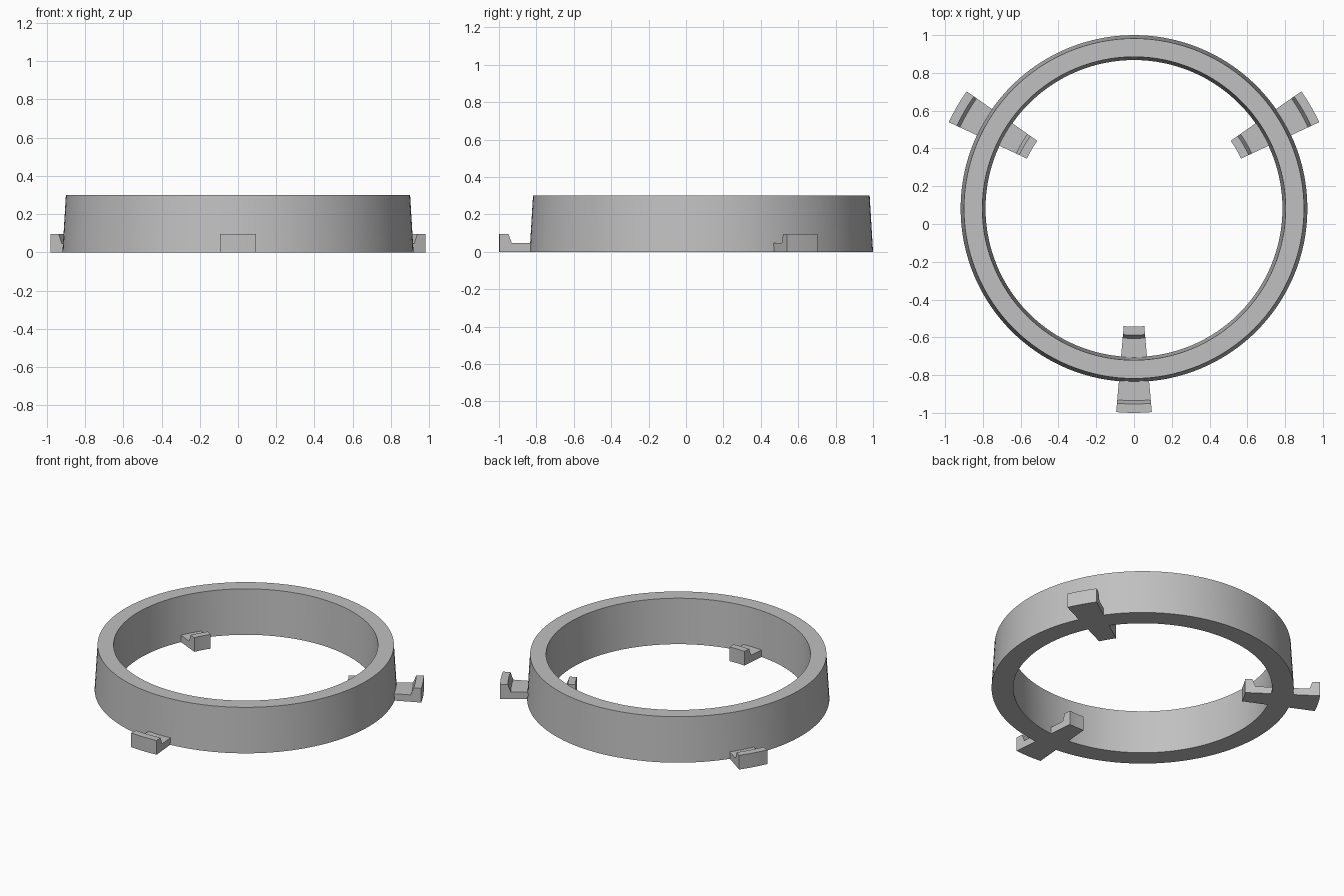
import bpy
import math

cube = bpy.data.objects.get("Cube")
if cube:
    bpy.data.objects.remove(cube, do_unlink=True)

CENTRE_Y = 0.082

grey = bpy.data.materials.new("plain_grey")
grey.use_nodes = True
colour = (0.53, 0.53, 0.53, 1)
grey.diffuse_color = colour
grey.node_tree.nodes["Principled BSDF"].inputs["Base Color"].default_value = colour


def revolve(name, profile, middle, sweep, steps):
    """Turn an anticlockwise (radius, z) profile about the ring axis, in degrees."""
    closed = sweep == 360
    columns = steps if closed else steps + 1
    n = len(profile)
    verts, faces = [], []
    for i in range(columns):
        a = math.radians(middle - sweep / 2 + sweep * i / steps)
        verts += [(r * math.cos(a), r * math.sin(a), z) for r, z in profile]
    for i in range(steps):
        here, there = i * n, (i + 1) % columns * n
        for j in range(n):
            k = (j + 1) % n
            faces.append((here + j, there + j, there + k, here + k))
    if not closed:
        faces.append(tuple(range(n)))
        faces.append(tuple(reversed(range(steps * n, columns * n))))
    mesh = bpy.data.meshes.new(name)
    mesh.from_pydata(verts, [], faces)
    mesh.materials.append(grey)
    obj = bpy.data.objects.new(name, mesh)
    obj.location.y = CENTRE_Y
    bpy.context.collection.objects.link(obj)
    bpy.ops.object.select_all(action="DESELECT")
    obj.select_set(True)
    bpy.context.view_layer.objects.active = obj
    bpy.ops.object.shade_smooth_by_angle(angle=math.radians(20))
    return obj


# Tapered ring: both walls lean, leaving a thinner rim on top
revolve("ring", [(0.786, 0), (0.918, 0), (0.9, 0.3), (0.803, 0.3)], 0, 360, 128)

# Hooked clips, each with an inner and an outer half rooted in the ring wall
outer_hook = [(0.912, 0), (1.082, 0), (1.082, 0.095),
              (1.035, 0.095), (1.017, 0.046), (0.912, 0.046)]
inner_hook = [(0.625, 0), (0.791, 0), (0.791, 0.046),
              (0.688, 0.046), (0.67, 0.095), (0.625, 0.095)]
for side, angle in (("front", -90), ("left", 30), ("right", 150)):
    revolve(side + "_outer_clip", outer_hook, angle, 10, 4)
    revolve(side + "_inner_clip", inner_hook, angle, 10, 4)
